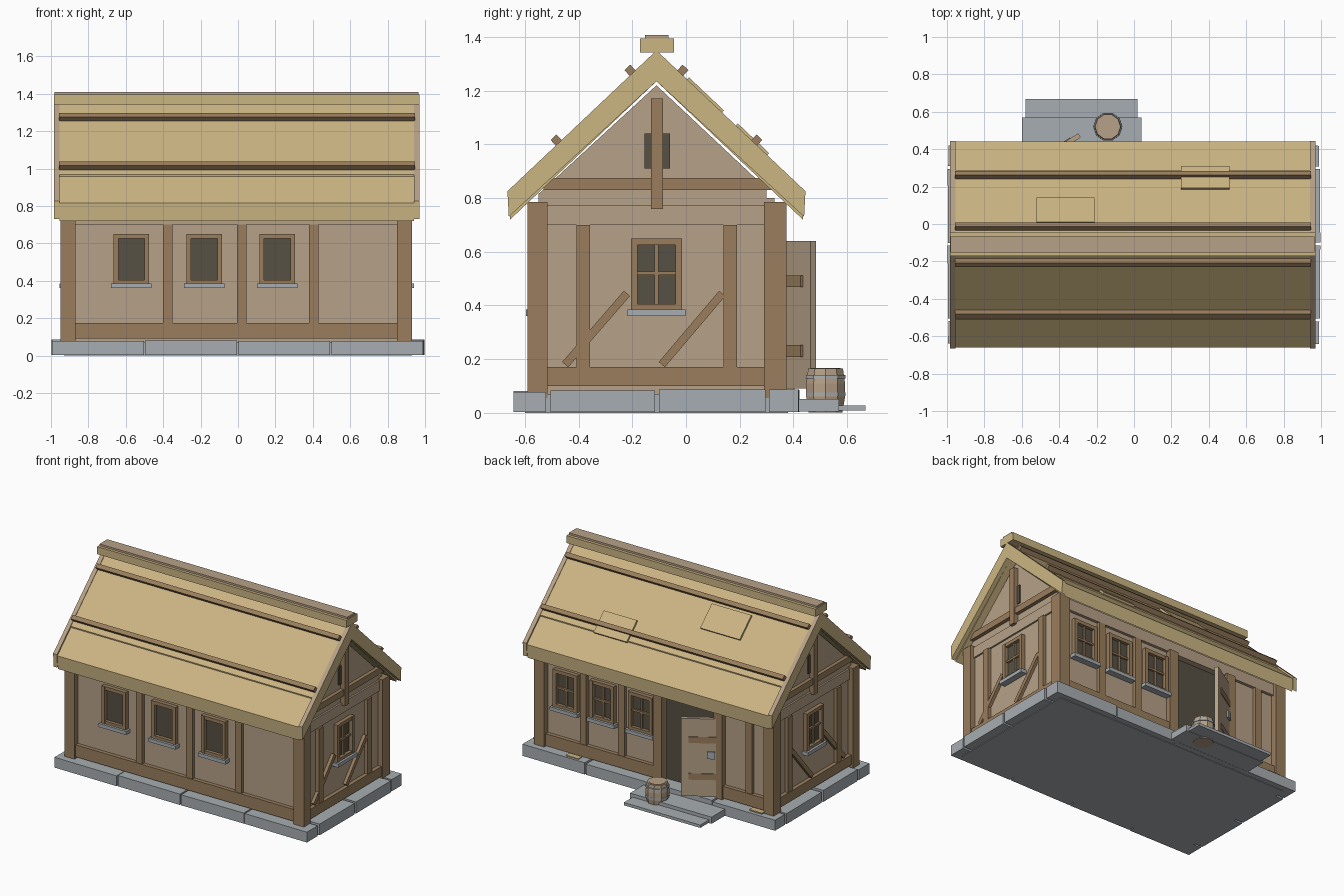
import bpy, bmesh, math, random
from mathutils import Matrix, Vector

if "Cube" in bpy.data.objects:
    bpy.data.objects.remove(bpy.data.objects["Cube"])

random.seed(4)


def mat(name, r, g, b):
    m = bpy.data.materials.new(name)
    m.diffuse_color = (r, g, b, 1)
    m.use_nodes = True
    m.node_tree.nodes["Principled BSDF"].inputs["Base Color"].default_value = m.diffuse_color
    return m


PLASTER = mat("plaster tan", 0.47, 0.355, 0.242)
WOOD = mat("timber brown", 0.32, 0.208, 0.110)
THATCH = mat("thatch straw", 0.60, 0.46, 0.226)
STONE = mat("stone grey", 0.39, 0.42, 0.445)
DARK = mat("dark opening", 0.095, 0.082, 0.057)


def finish(name, bm, *mats):
    bmesh.ops.recalc_face_normals(bm, faces=bm.faces)
    me = bpy.data.meshes.new(name)
    bm.to_mesh(me)
    bm.free()
    for m in mats:
        me.materials.append(m)
    ob = bpy.data.objects.new(name, me)
    bpy.context.collection.objects.link(ob)
    return ob


def box(name, x0, x1, y0, y1, z0, z1, m, xf=Matrix()):
    bm = bmesh.new()
    size = Matrix.Diagonal((x1 - x0, y1 - y0, z1 - z0, 1))
    mid = Matrix.Translation(((x0 + x1) / 2, (y0 + y1) / 2, (z0 + z1) / 2))
    bmesh.ops.create_cube(bm, size=1, matrix=xf @ mid @ size)
    return finish(name, bm, m)


def prism(name, profile, x0, x1, *mats):
    """Extrude a y-z outline along x."""
    bm = bmesh.new()
    face = bm.faces.new([bm.verts.new((x0, y, z)) for y, z in profile])
    new = bmesh.ops.extrude_face_region(bm, geom=[face])["geom"]
    bmesh.ops.translate(bm, vec=(x1 - x0, 0, 0),
                        verts=[v for v in new if isinstance(v, bmesh.types.BMVert)])
    return finish(name, bm, *mats)


class Side:
    """One wall: u runs along it, d points outward from its surface."""

    def __init__(self, name, angle, origin):
        self.name = name
        self.xf = Matrix.Translation(origin) @ Matrix.Rotation(math.radians(angle), 4, 'Z')

    def part(self, name, u0, u1, z0, z1, out, m, back=0.01):
        box(f"{self.name}_{name}", u0, u1, -out, back, z0, z1, m, self.xf)

    def brace(self, u0, z0, u1, z1, w=0.03, out=0.022):
        length = math.hypot(u1 - u0, z1 - z0)
        turn = Matrix.Rotation(-math.atan2(z1 - z0, u1 - u0), 4, 'Y')
        box(f"{self.name}_brace", 0, length, -out, 0.01, -w / 2, w / 2, WOOD,
            self.xf @ Matrix.Translation((u0, 0, z0)) @ turn)

    def window(self, u, bars):
        w, z0, z1, t = 0.095, 0.385, 0.65, 0.025
        self.part("window_glass", u - w + t, u + w - t, z0 + .01, z1 - t, 0.005, DARK)
        for s in (-1, 1):
            a, b = sorted((u + s * w, u + s * (w - t)))
            self.part("window_jamb", a, b, z0, z1, 0.03, WOOD)
        self.part("window_head", u - w, u + w, z1 - t, z1, 0.028, WOOD)
        self.part("window_foot", u - w, u + w, z0, z0 + 0.02, 0.028, WOOD)
        self.part("window_sill", u - w - .013, u + w + .013, z0 - .025, z0, 0.045, STONE)
        if bars:
            self.part("window_bar", u - .007, u + .007, z0, z1, 0.015, WOOD)
            self.part("window_crossbar", u - w + .01, u + w - .01, .513, .527, 0.018, WOOD)


RIDGE_Y = -0.11
front = Side("front", 0, (0, -0.55, 0))
right = Side("right", 90, (0.895, 0, 0))
rear = Side("rear", 180, (0, 0.33, 0))
left = Side("left", -90, (-0.91, 0, 0))

# Wall body with gables
prism("wall_body", [(-.55, .05), (.30, .05), (.30, .835), (RIDGE_Y, 1.22), (-.55, .815)],
      -0.91, 0.895, PLASTER)

# Rear wall skin around the doorway
rear.part("wall_near_windows", -0.895, 0.06, .05, .80, 0, PLASTER, .035)
rear.part("wall_beside_door", 0.48, 0.91, .05, .80, 0, PLASTER, .035)
rear.part("wall_above_door", 0.06, 0.48, .70, .80, 0, PLASTER, .035)
rear.part("doorway", 0.06, 0.48, .08, .70, -0.024, DARK, .035)

# Corner posts
for x0, x1 in ((-.95, -.87), (.85, .93)):
    for y0, y1 in ((-.59, -.515), (.29, .375)):
        box("corner_post", x0, x1, y0, y1, .055, .785, WOOD)

# Front and rear timbers and windows
front.part("ground_beam", -.87, .85, .09, .175, .028, WOOD)
front.part("wall_plate", -.87, .85, .70, .78, .02, PLASTER)
for u in (-.375, .02, .405):
    front.part("stud", u - .025, u + .025, .17, .70, .024, WOOD)
for u in (-.57, -.18, .21):
    front.window(u, False)
rear.part("ground_beam", -.85, .04, .09, .175, .028, WOOD)
rear.part("ground_beam", .50, .87, .09, .175, .028, WOOD)
rear.part("wall_plate", -.85, .87, .70, .78, .02, PLASTER)
for u in (-.56, -.26, .74):
    rear.part("stud", u - .025, u + .025, .17, .70, .024, WOOD)
for u in (.03, .505):
    rear.part("door_post", u - .035, u + .035, .08, .71, .035, WOOD)
for u in (-.70, -.41, -.11):
    rear.window(u, True)

# Gable ends; s flips the along-wall direction so both match
for side, s in ((right, 1), (left, -1)):
    def gpart(name, y0, y1, *rest):
        a, b = sorted((s * y0, s * y1))
        side.part(name, a, b, *rest)
    gpart("ground_beam", -.515, .29, .10, .17, .028, WOOD)
    gpart("wall_plate", -.53, .32, .70, .775, .012, PLASTER)
    gpart("tie_beam", -.53, .32, .83, .875, .026, WOOD)
    gpart("king_post", -.13, -.085, .76, 1.17, .035, WOOD)
    gpart("vent", -.155, -.06, .91, 1.04, .008, DARK)
    for y in (-.382, .165):
        gpart("stud", y - .025, y + .025, .17, .70, .024, WOOD)
    side.brace(s * -.45, .18, s * -.22, .445)
    side.brace(s * -.09, .18, s * .135, .445)
    side.window(s * RIDGE_Y, True)


# Thatched roof
def roof_outline(half, top, apex_in, lift=0):
    k = 0.945
    eave = top - half * k
    return [(RIDGE_Y - half, eave), (RIDGE_Y, top), (RIDGE_Y + half, eave),
            (RIDGE_Y + half - .005, eave - .095 + lift), (RIDGE_Y, apex_in),
            (RIDGE_Y - half + .005, eave - .095 + lift)]


prism("roof_thatch", roof_outline(.55, 1.335, 1.235), -.955, .94, THATCH)
prism("upper_thatch_course", roof_outline(.40, 1.345, 1.30, .06), -.955, .94, THATCH)
for x0, x1 in ((-.985, -.955), (.94, .97)):
    barge = prism("barge_board", roof_outline(.555, 1.35, 1.235), x0, x1, THATCH, PLASTER)
    for p in barge.data.polygons:
        if p.normal.z > .5:
            p.material_index = 1
box("ridge_cap", -.985, .97, -.172, -.045, 1.342, 1.395, THATCH)
box("ridge_board", -.98, .965, -.152, -.066, 1.395, 1.408, PLASTER)


# Roof battens and repair patches lie on the slope
def on_slope(s, dist):
    ang = math.atan(.945)
    return (Matrix.Translation((0, RIDGE_Y + s * dist, 1.342 - dist * .945))
            @ Matrix.Rotation(-s * ang, 4, 'X'))


for s in (-1, 1):
    for dist in (.085, .36):
        box("roof_batten", -.958, .945, -.015, .015, -.005, .034, WOOD, on_slope(s, dist))
box("roof_patch", -.52, -.21, -.09, .09, 0, .016, THATCH, on_slope(1, .175))
box("roof_patch", .25, .51, -.08, .08, 0, .016, THATCH, on_slope(1, .35))


# Stone footing
def stone(x0, x1, y0, y1):
    c = Vector(((x0 + x1) / 2, (y0 + y1) / 2, 0))
    turn = Matrix.Rotation(random.uniform(-.012, .012), 4, 'Z')
    xf = Matrix.Translation(c) @ turn @ Matrix.Translation(-c)
    box("foundation_stone", x0, x1, y0, y1, .004, random.uniform(.076, .088), STONE, xf)


box("floor_slab", -.93, .93, -.60, .38, 0, .07, STONE)
for x0 in (-.993, -.496, .002, .50):
    stone(x0, x0 + .49, -.64, -.52)
    stone(x0, x0 + .49, .31, .42)
for x0 in (-.995, .88):
    stone(x0, x0 + .115, -.505, -.115)
    stone(x0, x0 + .115, -.10, .295)

# Door steps and loose straw
box("upper_step", -.60, .04, .38, .57, .005, .052, STONE)
box("lower_step", -.58, .02, .55, .668, .008, .028, STONE)
for x in (.61, -.83):
    box("straw_scrap", x - .05, x + .05, .365, .405, .084, .093, THATCH)

# Open door, turned about its hinge
hinge = Matrix.Translation((-.52, .33, 0)) @ Matrix.Rotation(math.radians(32), 4, 'Z')
box("door_leaf", 0, .27, -.012, .014, .09, .64, PLASTER, hinge)
for z in (.23, .49):
    box("door_strap", .02, .22, -.024, .018, z - .022, z + .022, WOOD, hinge)
box("door_latch", .05, .10, .012, .026, .36, .41, STONE, hinge)


# Barrel with hoops
def ring_stack(name, rings, m):
    bm = bmesh.new()
    loops = [[bm.verts.new((-.14 + r * math.cos(a), .52 + r * math.sin(a), z))
              for a in (i * math.tau / 10 for i in range(10))] for r, z in rings]
    for lo, hi in zip(loops, loops[1:]):
        for i in range(10):
            j = (i + 1) % 10
            bm.faces.new((lo[i], lo[j], hi[j], hi[i]))
    bm.faces.new(loops[0])
    bm.faces.new(loops[-1])
    return finish(name, bm, m)


ring_stack("barrel", [(.066, .002), (.076, .06), (.076, .11), (.068, .165)], PLASTER)
ring_stack("barrel_hoop_low", [(.077, .062), (.077, .076)], STONE)
ring_stack("barrel_hoop_high", [(.078, .128), (.077, .142)], STONE)
ring_stack("barrel_lid", [(.058, .164), (.058, .168)], PLASTER)
